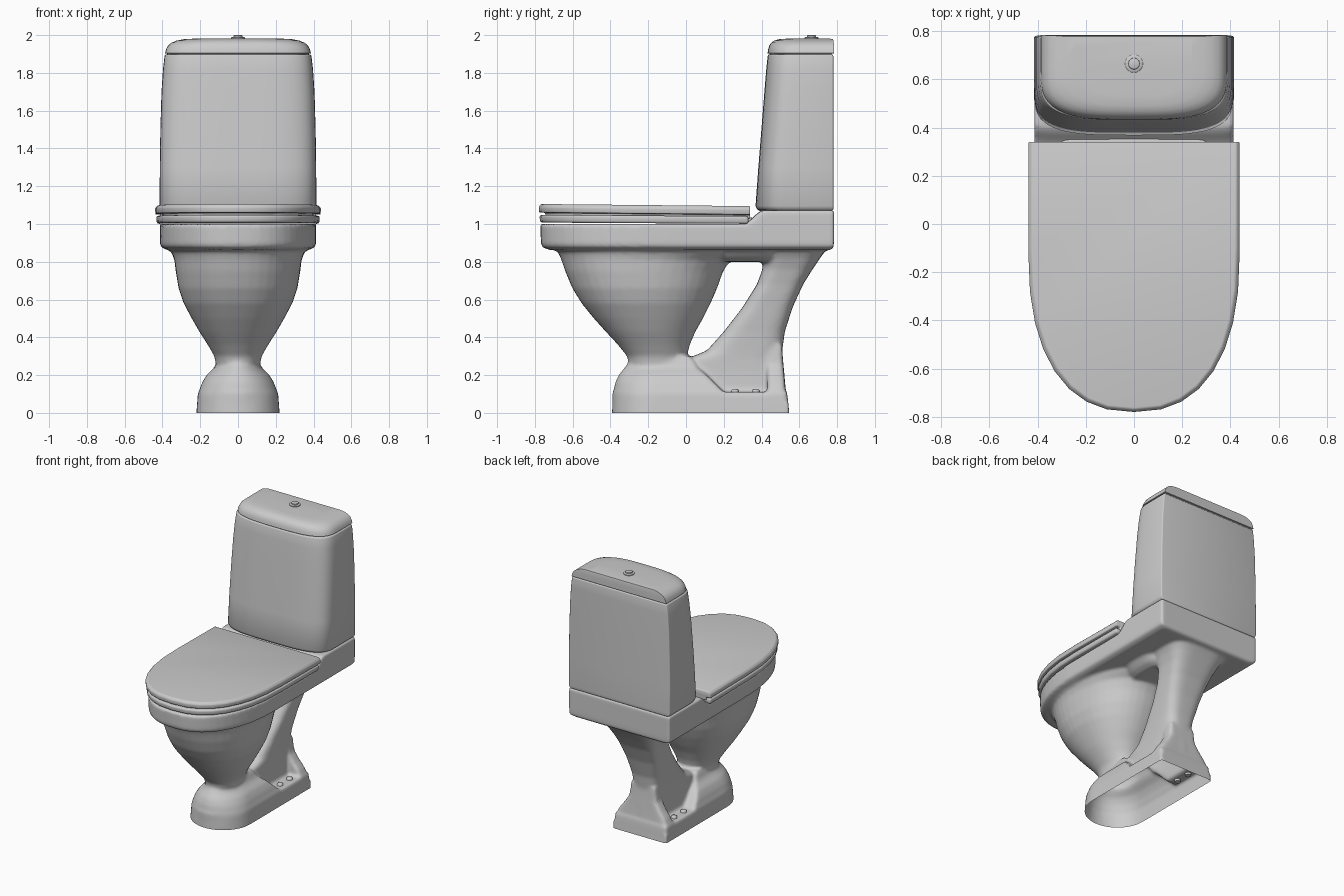
import bpy, bmesh, math

if "Cube" in bpy.data.objects:
    bpy.data.objects.remove(bpy.data.objects["Cube"])


def spow(v, p):
    return math.copysign(abs(v) ** p, v)


def oval(z, w, yf, yb, e=2.0, n=40):
    """Closed superellipse ring between yf and yb."""
    c, h = (yf + yb) / 2, (yb - yf) / 2
    return [(w * spow(math.cos(a), 2 / e), c + h * spow(math.sin(a), 2 / e), z)
            for a in (2 * math.pi * i / n for i in range(n))]


def dee(z, w, yf, yb, depth, e=2.0, n=28):
    """Ring with a rounded front of the given depth and a straight back."""
    yd = yf + depth
    pts = [(w * spow(math.cos(a), 2 / e), yd - depth * spow(math.sin(a), 2 / e), z)
           for a in (math.pi * i / n for i in range(n + 1))]
    return pts + [(-w, yb, z), (w, yb, z)]


def skin(bm, rings):
    """Loft rings into a closed solid."""
    vs = [[bm.verts.new(p) for p in r] for r in rings]
    n = len(vs[0])
    for a, b in zip(vs, vs[1:]):
        for i in range(n):
            j = (i + 1) % n
            bm.faces.new((a[i], a[j], b[j], b[i]))
    bm.faces.new(vs[0])
    bm.faces.new(vs[-1])


def make(name, *solids, tilt=0.0, bevel=0.0, angle=40):
    bm = bmesh.new()
    for rings in solids:
        skin(bm, rings)
    for v in bm.verts:
        v.co.z -= tilt * v.co.y
    bmesh.ops.recalc_face_normals(bm, faces=bm.faces)
    me = bpy.data.meshes.new(name)
    bm.to_mesh(me)
    bm.free()
    ob = bpy.data.objects.new(name, me)
    bpy.context.collection.objects.link(ob)
    bpy.ops.object.select_all(action='DESELECT')
    bpy.context.view_layer.objects.active = ob
    ob.select_set(True)
    if bevel:
        m = ob.modifiers.new("bevel", 'BEVEL')
        m.width, m.segments = bevel, 3
        m.limit_method, m.angle_limit = 'ANGLE', math.radians(angle)
        bpy.ops.object.modifier_apply(modifier=m.name)
    bpy.ops.object.shade_smooth_by_angle(angle=math.radians(40))
    return ob


# Ceramic body pieces: foot plinth and domed front foot
plinth = [dee(z, w, -.39, y, .25) for z, w, y in ((-.06, .22, .55), (0, .22, .547), (.11, .212, .535))]
foot = [dee(z, w, f, b, .22) for z, w, f, b in (
    (-.06, .22, -.392, .25), (.0, .22, -.392, .25), (.1, .212, -.387, .21), (.16, .19, -.375, .15),
    (.2, .167, -.357, .11), (.24, .125, -.325, .06), (.3, .1, -.28, .02))]

# Bowl
bowl = [oval(z, w, f, b, 2.15) for z, w, f, b in (
    (.2, .11, -.29, .02), (.26, .118, -.303, .01), (.3, .125, -.312, .005), (.36, .16, -.36, .02),
    (.43, .205, -.425, .05), (.5, .245, -.488, .09), (.58, .288, -.553, .13), (.66, .315, -.602, .165),
    (.75, .33, -.64, .197), (.81, .337, -.66, .235), (.845, .35, -.675, .3), (.9, .38, -.72, .35))]

# Rear duct column and the flared back flange
column = [oval(z, w, f, b, 3.6) for z, w, f, b in (
    (-.06, .12, 0, .54), (.1, .115, 0, .53), (.22, .108, 0, .52), (.285, .108, .0, .513),
    (.33, .11, .11, .51), (.43, .118, .2, .523), (.56, .135, .3, .565), (.68, .155, .375, .62),
    (.76, .175, .405, .67), (.82, .2, .41, .71), (.9, .25, .38, .77))]
flange = [oval(z, w, .43, b, 9) for z, w, b in (
    (-.06, .22, .55), (0, .22, .547), (.1, .21, .53), (.15, .188, .525), (.2, .15, .52),
    (.26, .112, .515), (.36, .1, .508))]

# Web under the rim, rim and tank shelf
web = [oval(z, w, .12, .52, 3) for z, w in ((.8, .18), (.82, .22), (.9, .3))]
rim = [dee(z, w, f, b, .67, 2.4) for z, w, f, b in (
    (.862, .375, -.72, .765), (.875, .405, -.758, .78), (.89, .413, -.768, .783), (1.0, .413, -.772, .783))]
shelf = [dee(z, .413, f, .783, .03, 8) for z, f in ((.9, .3), (1.005, .315), (1.025, .345), (1.055, .375), (1.072, .4))]

# Fuse the pieces, soften the joins, leave the foot open underneath
body = make("ceramic_body", plinth, foot, bowl, column, flange, web, rim, shelf)
m = body.modifiers.new("fuse", 'REMESH')
m.mode, m.voxel_size = 'VOXEL', .012
s = body.modifiers.new("soften", 'SMOOTH')
s.factor, s.iterations = .5, 6
for name in ("fuse", "soften"):
    bpy.ops.object.modifier_apply(modifier=name)
bm = bmesh.new()
bm.from_mesh(body.data)
bmesh.ops.bisect_plane(bm, geom=bm.verts[:] + bm.edges[:] + bm.faces[:],
                       plane_co=(0, 0, 0), plane_no=(0, 0, 1), clear_inner=True)
for f in bm.faces:
    f.smooth = True
bm.to_mesh(body.data)
bm.free()
bpy.ops.object.shade_smooth()

# Seat and seat lid
make("seat", [dee(z, w, f, .33, .67, 2.4, 16) for z, w, f in ((1.003, .43, -.772), (1.043, .433, -.776))],
     tilt=.006, bevel=.012)
make("seat_lid", [dee(z, w, f, .34, .67, 2.4, 16) for z, w, f in (
    (1.03, .40, -.745), (1.052, .40, -.745), (1.053, .437, -.778), (1.082, .439, -.78), (1.098, .425, -.767))],
     tilt=.01, bevel=.006)

# Hinge bar behind the seat
make("seat_hinge", [oval(z, .3, .29, .355, 6) for z in (1.0, 1.035)], bevel=.01)

# Tank and tank lid
make("tank", [dee(z, w, f, .78, .2, 3.6, 36) for z, w, f in (
    (1.07, .395, .39), (1.078, .408, .376), (1.095, .415, .368), (1.3, .414, .383), (1.5, .411, .399),
    (1.7, .405, .415), (1.82, .397, .425), (1.897, .388, .433))], bevel=.012, angle=60)
make("tank_lid", [dee(z, w, f, b, .2, 3.2, 36) for z, w, f, b in (
    (1.89, .375, .445, .77), (1.903, .376, .442, .772), (1.904, .386, .432, .783), (1.925, .381, .435, .783),
    (1.945, .37, .441, .783), (1.96, .352, .452, .782), (1.971, .325, .468, .781), (1.978, .29, .49, .778),
    (1.981, .24, .53, .765))])

# Flush button
make("flush_button", [oval(z, r, .665 - r, .665 + r, 2, 24) for z, r in (
    (1.97, .037), (1.987, .037), (1.991, .032), (1.991, .024), (1.998, .023), (2.0, .019))])

# Floor bolts on the foot ledges
for side, sx in (("left", -1), ("right", 1)):
    for i, y in enumerate((.26, .37)):
        ob = make(f"floor_bolt_{side}_{i + 1}", [oval(z, r, -r, r, 2, 16) for z, r in (
            (.095, .021), (.118, .021), (.124, .016), (.126, .008))])
        ob.location = (sx * .162, y, 0)
